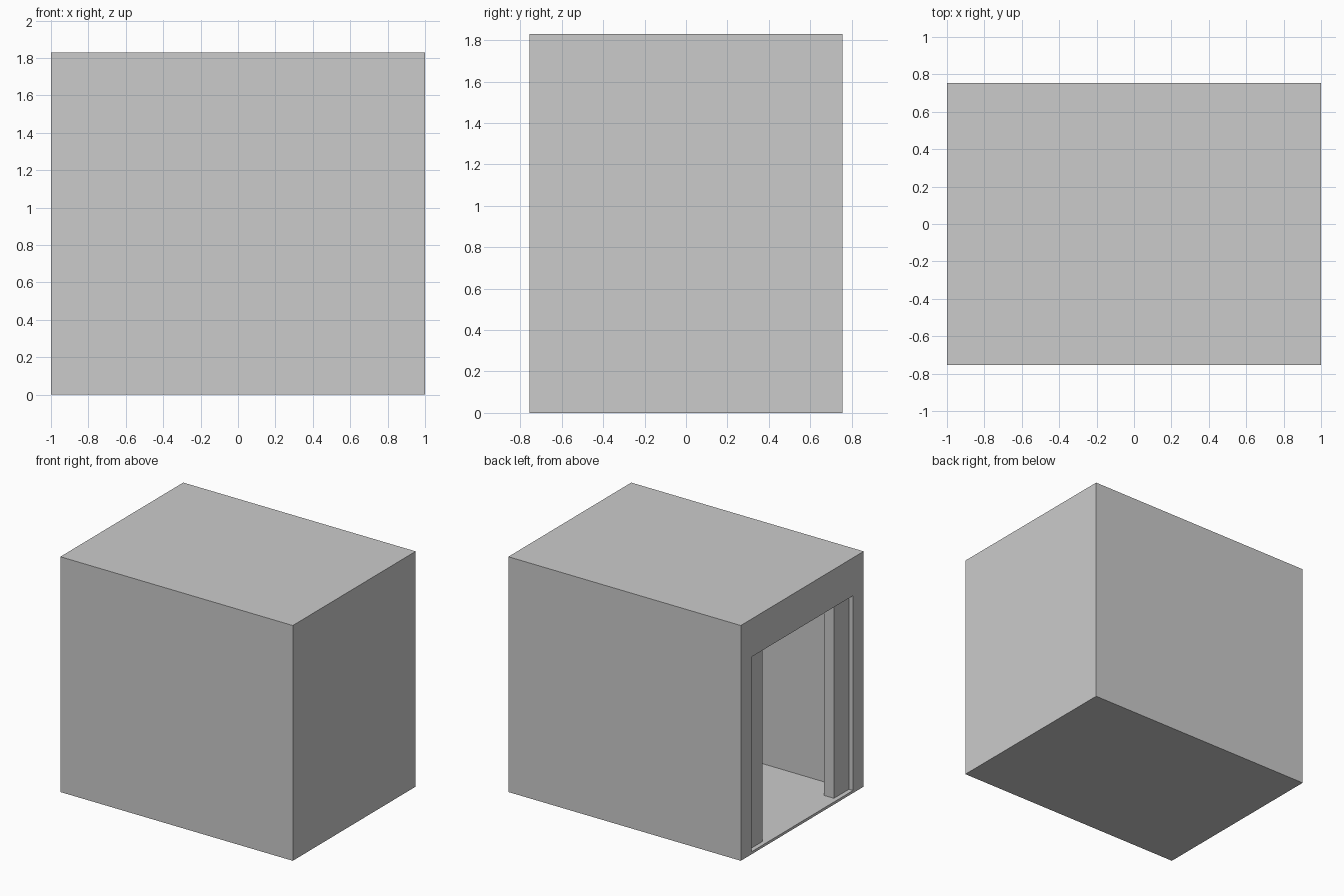
import bpy
import bmesh
from mathutils import Vector

cube = bpy.data.objects.get("Cube")
if cube:
    bpy.data.objects.remove(cube, do_unlink=True)

# Overall size, opening and inner depth
HALF_X, HALF_Y, HEIGHT = 1.0, 0.755, 1.83
OPEN_Y, SILL, LINTEL = 0.625, 0.02, 1.535
INNER_END = 0.87

grey = bpy.data.materials.new("plain_grey")
grey.use_nodes = True
colour = (0.6, 0.6, 0.6, 1.0)
grey.diffuse_color = colour
grey.node_tree.nodes["Principled BSDF"].inputs["Base Color"].default_value = colour


def box(bm, low, high):
    """Add an axis-aligned box between two corners."""
    low, high = Vector(low), Vector(high)
    verts = bmesh.ops.create_cube(bm, size=1)["verts"]
    for v in verts:
        v.co = (low + high) / 2 + v.co * (high - low)


def finish(bm, name):
    bmesh.ops.recalc_face_normals(bm, faces=bm.faces[:])
    mesh = bpy.data.meshes.new(name)
    bm.to_mesh(mesh)
    bm.free()
    mesh.materials.append(grey)
    obj = bpy.data.objects.new(name, mesh)
    bpy.context.collection.objects.link(obj)
    return obj


# Hollow shell: the open end is inset and pushed inward to form the room
bm = bmesh.new()
box(bm, (-HALF_X, -HALF_Y, 0), (HALF_X, HALF_Y, HEIGHT))
bm.normal_update()
end = min(bm.faces, key=lambda f: f.calc_center_median().x)
bmesh.ops.inset_individual(bm, faces=[end], thickness=0.1)
for v in end.verts:
    v.co.y = OPEN_Y if v.co.y > 0 else -OPEN_Y
    v.co.z = LINTEL if v.co.z > HEIGHT / 2 else SILL
room_end = bmesh.ops.extrude_discrete_faces(bm, faces=[end])["faces"][0]
for v in room_end.verts:
    v.co.x = INNER_END
finish(bm, "hollow_shell")

# Door posts standing just inside the opening
for side, name in ((1, "back_door_post"), (-1, "front_door_post")):
    bm = bmesh.new()
    y_edges = sorted((side * 0.44, side * OPEN_Y))
    box(bm, (-0.965, y_edges[0], SILL), (-0.88, y_edges[1], LINTEL))
    finish(bm, name)
